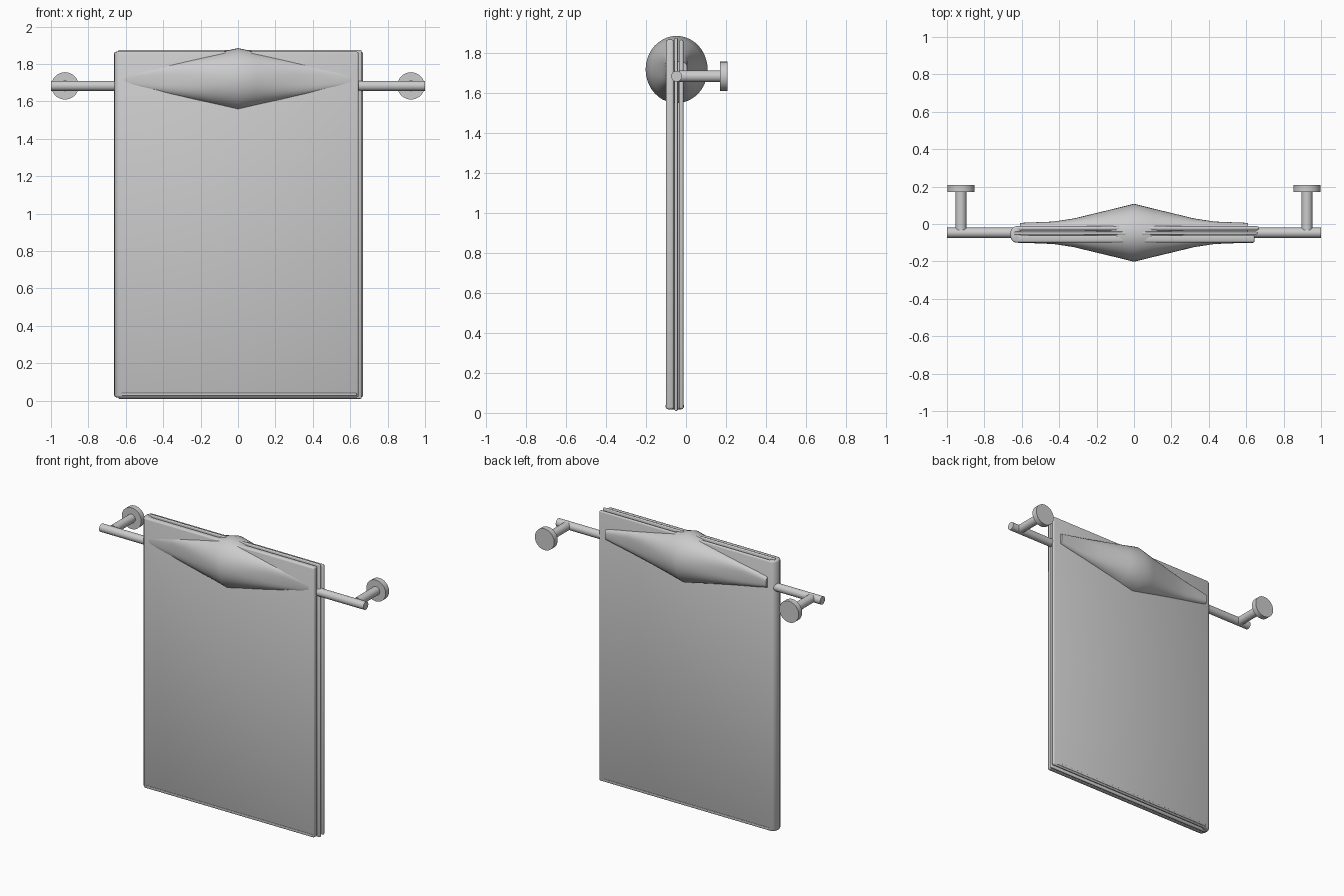
import bpy, bmesh, math

if "Cube" in bpy.data.objects:
    bpy.data.objects.remove(bpy.data.objects["Cube"])

grey = bpy.data.materials.new("soft grey")
grey.diffuse_color = (0.6, 0.6, 0.6, 1)
grey.use_nodes = True
grey.node_tree.nodes["Principled BSDF"].inputs["Base Color"].default_value = grey.diffuse_color


def finish(name, bm, angle=40, bevel=0.0):
    bmesh.ops.recalc_face_normals(bm, faces=bm.faces)
    me = bpy.data.meshes.new(name)
    bm.to_mesh(me)
    bm.free()
    ob = bpy.data.objects.new(name, me)
    bpy.context.collection.objects.link(ob)
    me.materials.append(grey)
    bpy.ops.object.select_all(action='DESELECT')
    ob.select_set(True)
    bpy.context.view_layer.objects.active = ob
    if bevel:
        mod = ob.modifiers.new("soft edges", 'BEVEL')
        mod.width = bevel
        mod.segments = 2
        mod.limit_method = 'ANGLE'
        mod.angle_limit = math.radians(50)
        bpy.ops.object.modifier_apply(modifier=mod.name)
    bpy.ops.object.shade_smooth_by_angle(angle=math.radians(angle))
    return ob


def rod(name, start, axis, length, radius, sides=32):
    """Closed cylinder running from start along axis 'x' or 'y'."""
    bm = bmesh.new()
    ring = []
    for i in range(sides):
        a = 2 * math.pi * i / sides
        u, v = radius * math.cos(a), radius * math.sin(a)
        off = (0, u, v) if axis == 'x' else (u, 0, v)
        ring.append(bm.verts.new([s + o for s, o in zip(start, off)]))
    face = bm.faces.new(ring)
    out = bmesh.ops.extrude_face_region(bm, geom=[face])
    move = (length, 0, 0) if axis == 'x' else (0, length, 0)
    bmesh.ops.translate(bm, vec=move,
                        verts=[g for g in out["geom"] if isinstance(g, bmesh.types.BMVert)])
    return finish(name, bm)


def slab(name, profile, z0, z1, bevel):
    """Plan outline raised from z0 to z1."""
    bm = bmesh.new()
    low = [bm.verts.new((x, y, z0)) for x, y in profile]
    high = [bm.verts.new((x, y, z1)) for x, y in profile]
    bm.faces.new(low)
    bm.faces.new(high)
    n = len(low)
    for i in range(n):
        j = (i + 1) % n
        bm.faces.new((low[i], low[j], high[j], high[i]))
    return finish(name, bm, 50, bevel)


# Rail with two wall posts and round wall plates
BAR_Y, BAR_Z = -0.047, 1.683
rod("rail", (-1, BAR_Y, BAR_Z), 'x', 2.0, 0.027)
for side, label in ((-1, "left"), (1, "right")):
    rod(label + "_post", (side * 0.925, BAR_Y + 0.015, BAR_Z), 'y', 0.21, 0.029)
    rod(label + "_wall_plate", (side * 0.925, 0.17, BAR_Z), 'y', 0.038, 0.073, 48)

# Outer towel layer: wraps around the left edge, open on the right
fold = []
for i in range(9):
    a = -math.pi / 2 - math.pi * i / 8
    fold.append((-0.63 + 0.032 * math.cos(a), -0.056 + 0.044 * math.sin(a)))
outer = [(0.645, -0.10)] + fold + [(0.668, -0.012), (0.668, -0.034),
                                   (-0.61, -0.034), (-0.61, -0.060), (0.645, -0.060)]
slab("towel_outer_fold", outer, 0.018, 1.866, 0.010)

# Inner towel layer, peeking out at the top, bottom and right
slab("towel_inner_layer",
     [(-0.64, -0.057), (0.66, -0.057), (0.66, -0.041), (-0.64, -0.041)],
     0.01, 1.875, 0.005)

# Raised hems along the lower edge of front and back
for label, y in (("front", -0.1005), ("back", -0.0115)):
    slab(label + "_hem", [(-0.62, y - 0.002), (0.635, y - 0.002),
                          (0.635, y + 0.002), (-0.62, y + 0.002)], 0.026, 0.04, 0.001)

# Bunched spindle around the rail: x, y radius, z radius, squareness
stations = [(0, 0.155, 0.168, 2), (0.1, 0.130, 0.146, 2.1), (0.2, 0.106, 0.123, 2.4),
            (0.32, 0.077, 0.097, 3), (0.43, 0.060, 0.075, 3.6),
            (0.53, 0.056, 0.056, 3.6), (0.61, 0.053, 0.040, 3)]
stations = [(-x, a, b, p) for x, a, b, p in stations[:0:-1]] + stations
bm = bmesh.new()
SIDES = 40
rings = []
for x, ry, rz, p in stations:
    ring = []
    for i in range(SIDES):
        a = 2 * math.pi * i / SIDES
        c, s = math.cos(a), math.sin(a)
        y = math.copysign(abs(c) ** (2 / p), c) * ry
        z = math.copysign(abs(s) ** (2 / p), s) * rz
        ring.append(bm.verts.new((x, BAR_Y + y, 1.717 + z)))
    rings.append(ring)
for r0, r1 in zip(rings, rings[1:]):
    for i in range(SIDES):
        j = (i + 1) % SIDES
        bm.faces.new((r0[i], r0[j], r1[j], r1[i]))
bm.faces.new(rings[0])
bm.faces.new(rings[-1])
finish("towel_bunch", bm, 50)
